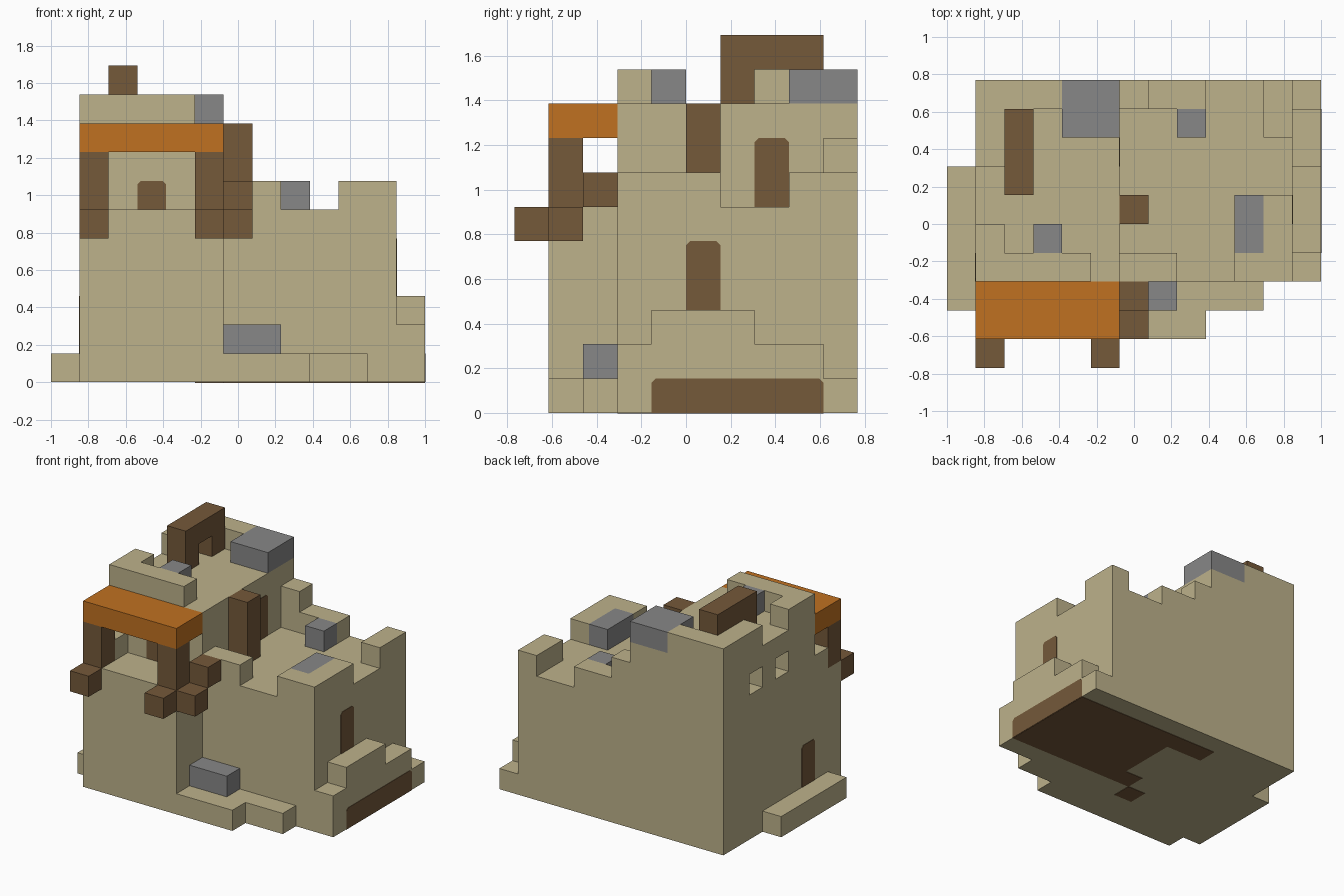
import bpy
import bmesh
from mathutils import Vector

if "Cube" in bpy.data.objects:
    bpy.data.objects.remove(bpy.data.objects["Cube"], do_unlink=True)

U = 2 / 13                       # one building block
ORIGIN = Vector((-6.5, -5, 0))   # grid corner, in blocks
SKIN = 0.02                      # painted plate thickness, in blocks


def material(name, color):
    mat = bpy.data.materials.new(name)
    mat.use_nodes = True
    rgba = (*color, 1)
    mat.diffuse_color = rgba
    bsdf = mat.node_tree.nodes["Principled BSDF"]
    bsdf.inputs["Base Color"].default_value = rgba
    bsdf.inputs["Roughness"].default_value = 0.9
    return mat


SAND = material("sandstone", (0.51, 0.445, 0.258))
WOOD = material("brown wood", (0.178, 0.1, 0.042))
CLOTH = material("orange cloth", (0.527, 0.165, 0.015))
STONE = material("grey stone", (0.242, 0.242, 0.242))


def finish(name, bm, mat):
    for v in bm.verts:
        v.co = (v.co + ORIGIN) * U
    bmesh.ops.recalc_face_normals(bm, faces=bm.faces)
    mesh = bpy.data.meshes.new(name)
    bm.to_mesh(mesh)
    bm.free()
    mesh.materials.append(mat)
    obj = bpy.data.objects.new(name, mesh)
    bpy.context.collection.objects.link(obj)
    return obj


def blocks(name, mat, *boxes):
    """Each box is x0, x1, y0, y1, z0, z1 in grid blocks."""
    bm = bmesh.new()
    for x0, x1, y0, y1, z0, z1 in boxes:
        verts = bmesh.ops.create_cube(bm, size=1)["verts"]
        for v in verts:
            v.co = Vector((x1 if v.co.x > 0 else x0,
                           y1 if v.co.y > 0 else y0,
                           z1 if v.co.z > 0 else z0))
    return finish(name, bm, mat)


def opening(name, axis, plane, side, lo, hi, z0, z1):
    """Thin door plate with clipped top corners, facing side along axis."""
    c = 0.12
    outline = [(lo, z0), (hi, z0), (hi, z1 - c), (hi - c, z1),
               (lo + c, z1), (lo, z1 - c)]
    bm = bmesh.new()
    place = (lambda a, z: (plane, a, z)) if axis == "x" else (lambda a, z: (a, plane, z))
    face = bm.faces.new([bm.verts.new(place(a, z)) for a, z in outline])
    made = bmesh.ops.extrude_face_region(bm, geom=[face])["geom"]
    shift = Vector((side * SKIN, 0, 0)) if axis == "x" else Vector((0, side * SKIN, 0))
    bmesh.ops.translate(bm, vec=shift,
                        verts=[g for g in made if isinstance(g, bmesh.types.BMVert)])
    return finish(name, bm, WOOD)


# Main masonry
blocks("tower_base", SAND, (1, 6, 1, 10, 0, 6))
blocks("side_wing", SAND, (6, 12, 3, 10, 0, 6))
tower = blocks("tower_upper", SAND, (1, 6, 3, 10, 6, 9))

# Two window niches cut into the tower side
niches = blocks("niche_cutter", SAND, (0.5, 2, 5, 6, 7, 8), (0.5, 2, 7, 8, 7, 8))
niches.hide_render = True
cut = tower.modifiers.new("niches", "BOOLEAN")
cut.operation = "DIFFERENCE"
cut.solver = "EXACT"
cut.object = niches
bpy.context.view_layer.objects.active = tower
bpy.ops.object.modifier_apply(modifier=cut.name)
bpy.data.objects.remove(niches, do_unlink=True)

# Ground steps and ledges
blocks("front_ledge", SAND, (6, 9, 1, 3, 0, 1), (9, 11, 2, 3, 0, 1))
blocks("left_ledge", SAND, (0, 1, 2, 7, 0, 1))
blocks("right_steps", SAND, (12, 13, 3, 4, 0, 2), (12, 13, 4, 7, 0, 3),
       (12, 13, 7, 9, 0, 2), (12, 13, 9, 10, 0, 1))

# Battlements
blocks("tower_front_parapet", SAND, (1, 5, 3, 4, 9, 10), (1, 2, 4, 5, 9, 10))
blocks("tower_back_parapet", SAND, (1, 4, 9, 10, 9, 10), (1, 2, 7, 9, 9, 10))
blocks("wing_front_parapet", SAND, (6, 8, 3, 4, 6, 7))
blocks("wing_corner_parapet", SAND, (10, 12, 3, 4, 6, 7), (11, 12, 4, 6, 6, 7))
blocks("wing_back_parapet", SAND, (7, 9, 9, 10, 6, 7), (6, 7, 9, 10, 6, 8))
blocks("wing_back_corner", SAND, (11, 12, 8, 10, 6, 7))
blocks("balcony_parapet", SAND, (1, 2, 2, 3, 6, 7))

# Grey stone blocks
blocks("front_stone", STONE, (6, 8, 2, 3, 1, 2))
blocks("tower_back_stone", STONE, (4, 6, 8, 10, 9, 10))
blocks("tower_small_stone", STONE, (3, 4, 4, 5, 9, 10))
blocks("wing_small_stone", STONE, (8, 9, 8, 9, 6, 7))
blocks("wing_corner_stone", STONE, (10, 11, 4, 6, 6, 7))

# Balcony with awning, posts and beam ends
blocks("awning", CLOTH, (1, 6, 1, 3, 8, 9))
for label, x in (("left", 5), ("right", 1)):
    blocks(f"awning_post_{label}", WOOD, (x, x + 1, 1, 2, 6, 8))
    blocks(f"beam_end_{label}", WOOD, (x, x + 1, 0, 1, 5, 6))
blocks("side_beam_low", WOOD, (6, 7, 1, 2, 5, 6))
blocks("side_beam_high", WOOD, (6, 7, 2, 3, 6, 7))

# Roof arch and the post beside the tower
blocks("roof_arch", WOOD, (2, 3, 6, 9, 10, 11), (2, 3, 6, 7, 9, 10), (2, 3, 8, 9, 9, 10))
blocks("tower_side_post", WOOD, (6, 7, 5, 6, 6, 9))

# Dark doors and windows
opening("balcony_window", "y", 3, -1, 3, 4, 6, 7)
opening("tower_roof_door", "x", 6, 1, 7, 8, 6, 8)
opening("wing_door", "x", 12, 1, 5, 6, 3, 5)
opening("left_door", "x", 1, -1, 3, 4, 1, 3)
opening("cellar_gate", "x", 13, 1, 4, 9, 0, 1)

# Dark floor patch on the underside
blocks("cellar_floor", WOOD, (7, 13, 4, 9, -SKIN, 0), (5, 7, 8, 9, -SKIN, 0),
       (6, 7, 4, 5, -SKIN, 0), (5, 6, 3, 4, -SKIN, 0))
